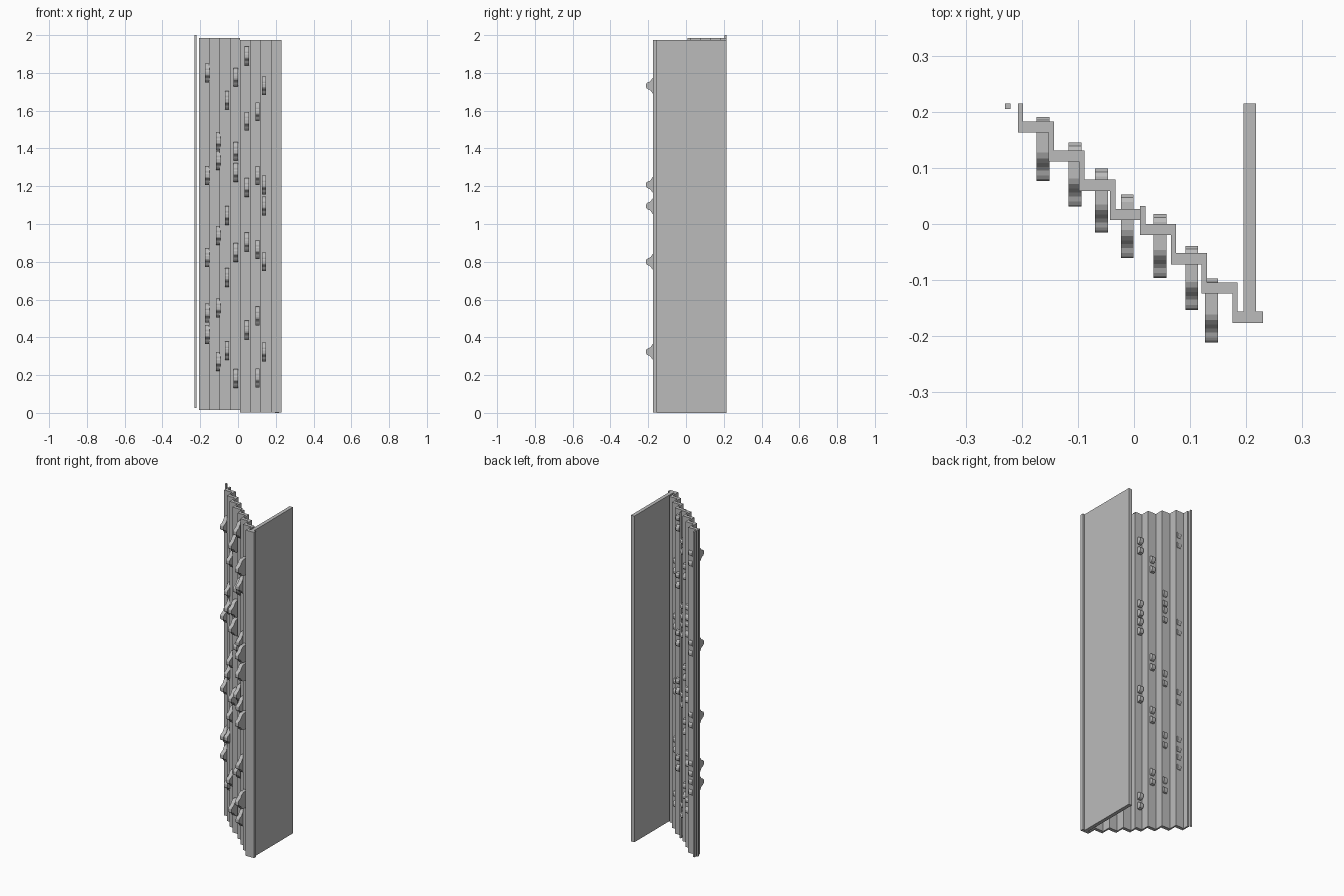
import bpy
import bmesh
from mathutils import Vector

cube = bpy.data.objects.get("Cube")
if cube:
    bpy.data.objects.remove(cube, do_unlink=True)

grey = bpy.data.materials.new("plain_grey")
grey.use_nodes = True
GREY = (0.5, 0.5, 0.5, 1)
grey.diffuse_color = GREY
grey.node_tree.nodes["Principled BSDF"].inputs["Base Color"].default_value = GREY


def prism(name, outline, direction):
    """Extrude a closed outline along a direction into a solid object."""
    bm = bmesh.new()
    face = bm.faces.new([bm.verts.new(p) for p in outline])
    result = bmesh.ops.extrude_face_region(bm, geom=[face], use_keep_orig=True)
    moved = [g for g in result["geom"] if isinstance(g, bmesh.types.BMVert)]
    bmesh.ops.translate(bm, verts=moved, vec=Vector(direction))
    bmesh.ops.recalc_face_normals(bm, faces=bm.faces)
    mesh = bpy.data.meshes.new(name)
    bm.to_mesh(mesh)
    bm.free()
    mesh.materials.append(grey)
    obj = bpy.data.objects.new(name, mesh)
    bpy.context.collection.objects.link(obj)
    return obj


def post(name, x1, x2, y1, y2, z1, z2):
    corners = [(x1, y1, z1), (x2, y1, z1), (x2, y2, z1), (x1, y2, z1)]
    return prism(name, corners, (0, 0, z2 - z1))


PITCH, DROP, THICK, RISER = 0.0547, 0.052, 0.02, 0.0095


def folded_panel(name, x, y, z1, z2, steps=4):
    """Stair-folded sheet, seen from above as a run of treads and risers."""
    front = [(x, y + DROP)]
    back = [(x + RISER, y + DROP)]
    for i in range(steps):
        left, face = x + i * PITCH, y - i * DROP
        front += [(left, face), (left + PITCH, face)]
        end = left + PITCH + (RISER if i < steps - 1 else 0)
        back += [(left + RISER, face + THICK), (end, face + THICK)]
    outline = [(px, py, z1) for px, py in front + back[::-1]]
    return prism(name, outline, (0, 0, z2 - z1))


# Wall sheets, side wall and edge strip
folded_panel("left_folded_panel", -0.207, 0.163, 0.016, 1.984)
folded_panel("right_folded_panel", 0.011, -0.02, 0.003, 1.973)
post("side_wall", 0.195, 0.217, -0.156, 0.215, 0, 1.973)
post("edge_strip", -0.23, -0.22, 0.205, 0.215, 0.027, 2.0)

# Upper half of the grip side profile: rounded nose, flare, rear lobe, notch
HALF = [(0, 0.008), (0.003, 0.014), (0.009, 0.018), (0.018, 0.021),
        (0.025, 0.027), (0.032, 0.038), (0.040, 0.046), (0.050, 0.05),
        (0.100, 0.05), (0.108, 0.047), (0.114, 0.038), (0.114, 0.026),
        (0.109, 0.016), (0.100, 0.011), (0.085, 0.010)]
PROFILE = HALF + [(y, -z) for y, z in reversed(HALF)]
WIDTH = 0.023

# Grip columns: centre x, nose y, heights
COLUMNS = [
    (-0.162, 0.077, (1.80, 1.257, 0.822, 0.528, 0.416)),
    (-0.105, 0.031, (1.438, 1.337, 0.94, 0.555, 0.273)),
    (-0.058, -0.015, (1.655, 1.045, 0.716, 0.329)),
    (-0.012, -0.061, (1.777, 1.385, 1.273, 0.85, 0.183)),
    (0.046, -0.096, (1.89, 1.544, 1.194, 0.904, 0.438)),
    (0.103, -0.153, (1.594, 1.257, 0.865, 0.512, 0.185)),
    (0.138, -0.211, (1.732, 1.207, 1.095, 0.80, 0.323)),
]
for c, (x, nose, heights) in enumerate(COLUMNS, 1):
    for h, z in enumerate(heights, 1):
        outline = [(x - WIDTH / 2, nose + py, z + pz) for py, pz in PROFILE]
        prism(f"grip_{c}_{h}", outline, (WIDTH, 0, 0))
